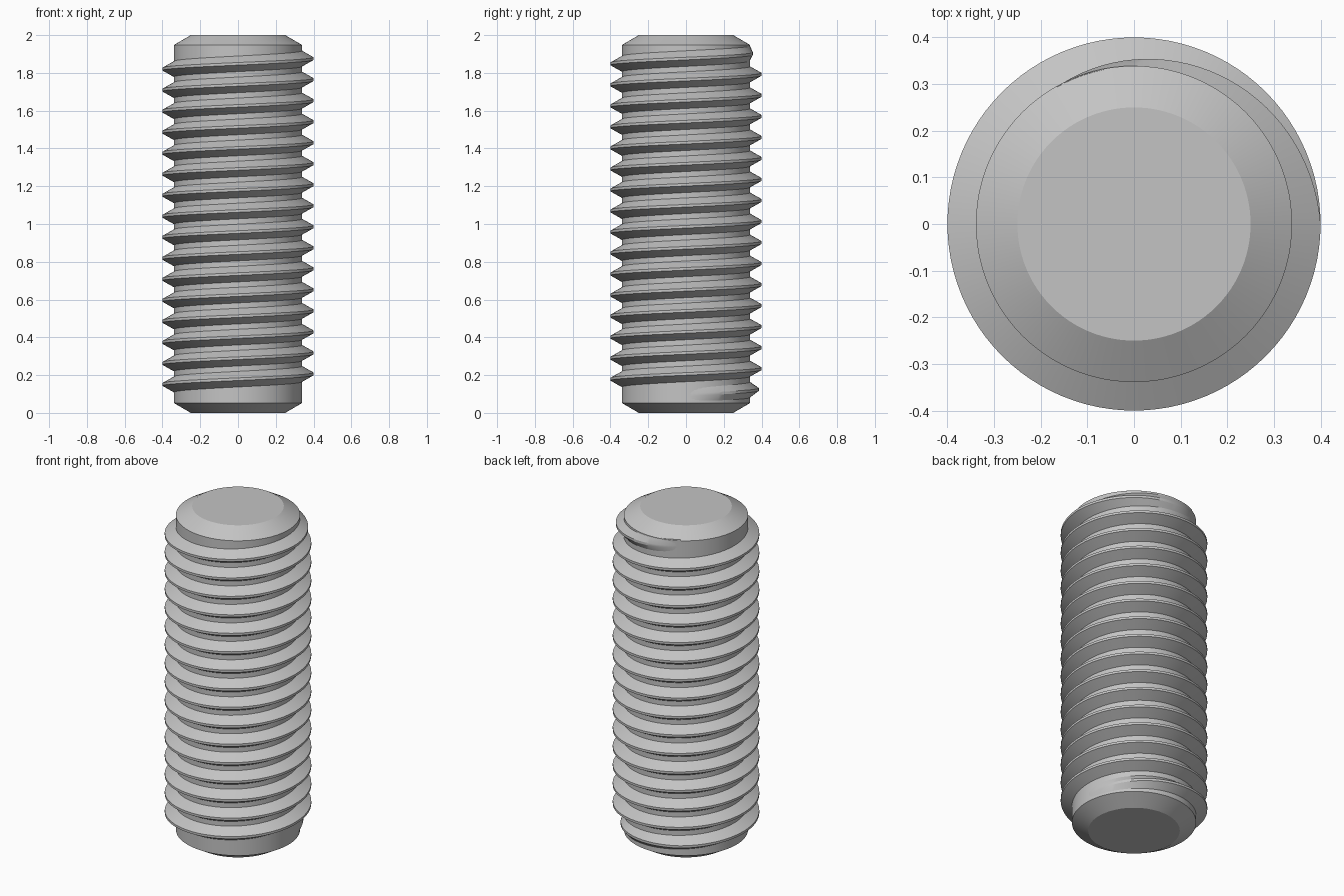
import bpy, bmesh
from math import sin, cos, pi, radians

if "Cube" in bpy.data.objects:
    bpy.data.objects.remove(bpy.data.objects["Cube"], do_unlink=True)

STEPS = 96                # segments per turn
CORE_R, CREST_R = 0.339, 0.40
PITCH, TURNS = 0.1113, 16
START_Z = 0.095           # thread centre height at its lower end
FADE = 1 / 3              # part of a turn over which each end tapers
ROOT_HALF, CREST_HALF = 0.0425, 0.007

steel = bpy.data.materials.new("steel grey")
steel.use_nodes = True
colour = (0.55, 0.55, 0.55, 1)
steel.diffuse_color = colour
steel.node_tree.nodes["Principled BSDF"].inputs["Base Color"].default_value = colour


def finish(bm, name):
    bmesh.ops.recalc_face_normals(bm, faces=bm.faces)
    mesh = bpy.data.meshes.new(name)
    bm.to_mesh(mesh)
    bm.free()
    mesh.materials.append(steel)
    obj = bpy.data.objects.new(name, mesh)
    bpy.context.collection.objects.link(obj)
    bpy.ops.object.select_all(action="DESELECT")
    obj.select_set(True)
    bpy.context.view_layer.objects.active = obj
    bpy.ops.object.shade_smooth_by_angle(angle=radians(25))
    return obj


def bridge(bm, a, b):
    for i in range(len(a)):
        j = (i + 1) % len(a)
        bm.faces.new((a[i], a[j], b[j], b[i]))


# Core rod with chamfered ends
bm = bmesh.new()
rings = []
for r, z in ((0.25, 0), (CORE_R, 0.052), (CORE_R, 1.948), (0.25, 2)):
    rings.append([bm.verts.new((r * cos(2 * pi * i / STEPS), r * sin(2 * pi * i / STEPS), z))
                  for i in range(STEPS)])
for low, high in zip(rings, rings[1:]):
    bridge(bm, low, high)
bm.faces.new(rings[0])
bm.faces.new(rings[-1])
finish(bm, "threaded_rod_core")

# Helical ridge, tapering into the rod at both ends
bm = bmesh.new()
root_r = CORE_R - 0.002
total = TURNS + FADE
sections = []
for i in range(round(total * STEPS) + 1):
    turn = i / STEPS
    height = max(0, min(1, turn / FADE, (total - turn) / FADE))
    crest = root_r + (CREST_R - root_r) * height
    angle, z = 2 * pi * turn, START_Z + PITCH * turn
    profile = ((root_r, -ROOT_HALF), (crest, -CREST_HALF),
               (crest, CREST_HALF), (root_r, ROOT_HALF))
    sections.append([bm.verts.new((r * cos(angle), r * sin(angle), z + dz))
                     for r, dz in profile])
for a, b in zip(sections, sections[1:]):
    bridge(bm, a, b)
bm.faces.new(sections[0])
bm.faces.new(sections[-1])
finish(bm, "helical_thread")
